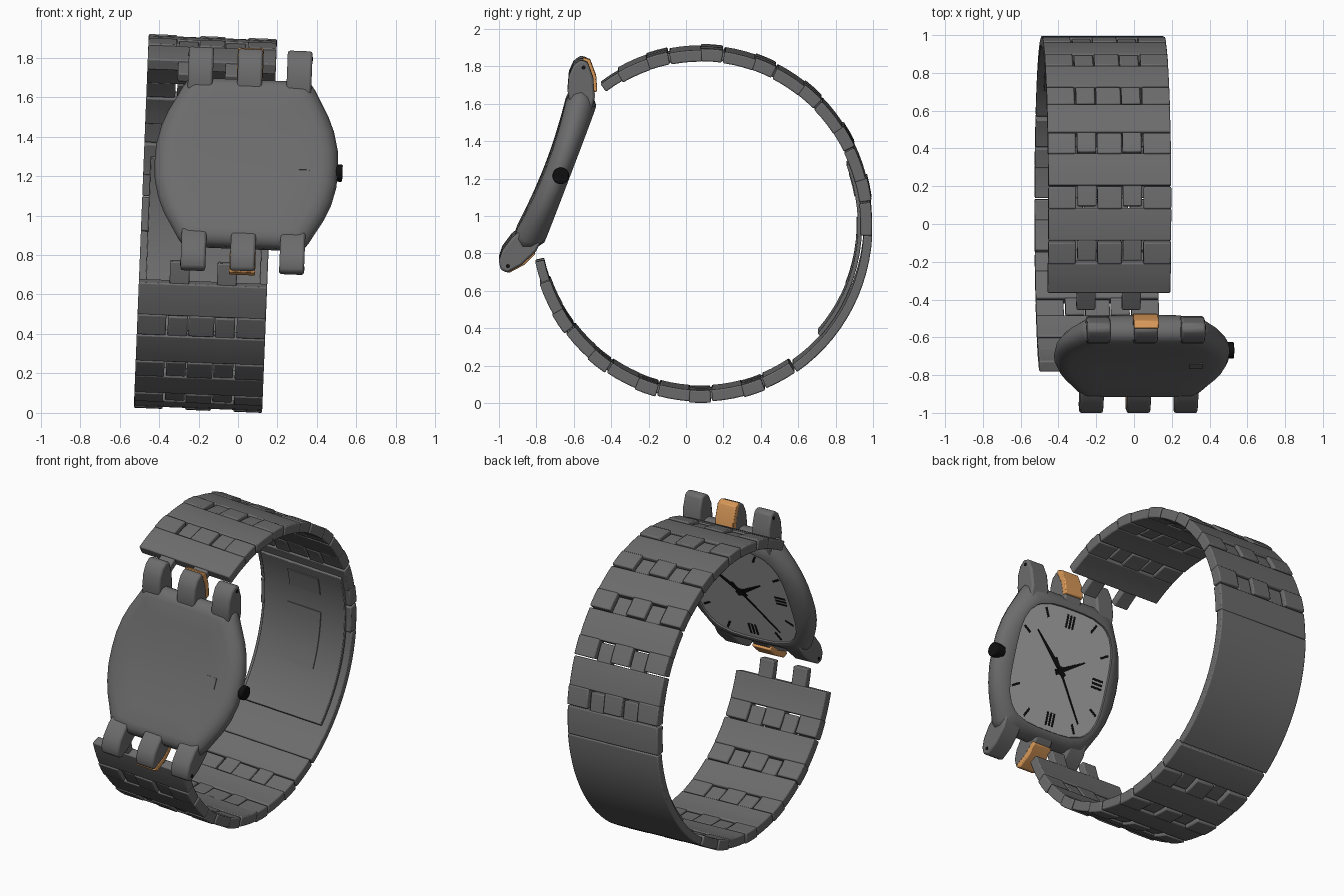
import bpy, bmesh, math
from mathutils import Vector

cube = bpy.data.objects.get("Cube")
if cube:
    bpy.data.objects.remove(cube, do_unlink=True)


def material(name, r, g, b):
    m = bpy.data.materials.new(name)
    m.use_nodes = True
    m.diffuse_color = (r, g, b, 1)
    bsdf = next(n for n in m.node_tree.nodes if n.type == 'BSDF_PRINCIPLED')
    bsdf.inputs["Base Color"].default_value = (r, g, b, 1)
    bsdf.inputs["Roughness"].default_value = 0.5
    return m


STEEL = material("steel grey", .15, .15, .15)
SILVER = material("dial silver", .42, .42, .42)
BLACK = material("black", .005, .005, .005)
BRASS = material("brass orange", .7, .32, .1)
ROLL = .04  # slight sideways lean shared by the whole watch


def finish(name, bm, mat, bevel=0, angle=35):
    bmesh.ops.recalc_face_normals(bm, faces=bm.faces)
    me = bpy.data.meshes.new(name)
    bm.to_mesh(me)
    bm.free()
    me.materials.append(mat)
    ob = bpy.data.objects.new(name, me)
    bpy.context.collection.objects.link(ob)
    if bevel:
        mod = ob.modifiers.new("soft edges", 'BEVEL')
        mod.width, mod.segments = bevel, 2
        mod.limit_method = 'ANGLE'
    bpy.ops.object.select_all(action='DESELECT')
    ob.select_set(True)
    bpy.context.view_layer.objects.active = ob
    bpy.ops.object.shade_smooth_by_angle(angle=math.radians(angle))
    return ob


def loft(bm, rings, caps=True):
    rows = [[bm.verts.new(p) for p in ring] for ring in rings]
    n = len(rows[0])
    for a, b in zip(rows, rows[1:]):
        for i in range(n):
            j = (i + 1) % n
            bm.faces.new((a[i], a[j], b[j], b[i]))
    if caps:
        bm.faces.new(rows[0])
        bm.faces.new(rows[-1])


# ---------- bracelet ----------
def band_point(u, deg, r):
    a = math.radians(deg)
    y, z = .08 + .973 * r * math.cos(a), .96 + r * math.sin(a)
    return Vector((-.165 + u + ROLL * (z - .96), y, z - ROLL * u))


def arc_block(bm, a0, a1, u0, u1, r0, r1):
    n = max(2, round(abs(a1 - a0) / 4))
    rings = []
    for i in range(n + 1):
        a = a0 + (a1 - a0) * i / n
        rings.append([band_point(u, a, r) for u, r in
                      ((u0, r0), (u1, r0), (u1, r1), (u0, r1))])
    loft(bm, rings)


PITCH, FINGER, HALF = 18.6, 7.4, .325


def link(name, tip, d, knuckles):
    """Full-width bar, two fingers at the tip, three knuckles behind."""
    bm = bmesh.new()
    start, end = tip + d * FINGER, tip + d * PITCH
    arc_block(bm, start, end - d * .2, -HALF, HALF, .878, .94)
    for s in (-1, 1):
        arc_block(bm, tip + d * .4, start + d * .5, s * .12 - .05, s * .12 + .05, .882, .932)
    if knuckles:
        for c, w in ((-.252, .073), (0, .065), (.252, .073)):
            arc_block(bm, end - d * .5, end + d * (FINGER - .5), c - w, c + w, .88, .947)
    finish(name, bm, STEEL, .007)


for k in range(7):
    link(f"upper_link_{k + 1}", 126.7 - PITCH * k, -1, k < 6)
for k in range(6):
    link(f"lower_link_{k + 1}", -168 + PITCH * k, 1, k < 5)

bm = bmesh.new()
arc_block(bm, -3.3, -56, -HALF, HALF, .895, .943)
finish("clasp_cover", bm, STEEL, .007)
bm = bmesh.new()
arc_block(bm, 22, -42, -.29, .29, .862, .885)
finish("clasp_inner_plate", bm, STEEL, .004)
bm = bmesh.new()
arc_block(bm, 18, 10, -.1, .12, .856, .866)
arc_block(bm, 2, -22, -.12, .12, .856, .866)
finish("clasp_inner_panels", bm, STEEL)


# ---------- case: u across, v along, w towards the dial ----------
def case_point(u, v, w):
    z = 1.275 + .934 * v - .356 * w
    return Vector((.043 + u + ROLL * (z - 1.275), -.75 + .356 * v + .934 * w, z - ROLL * u))


quarter = [(.465, 0), (.46, .1), (.437, .2), (.405, .28), (.367, .35),
           (.335, .41), (.31, .445), (.2, .455), (.1, .455)]
half = quarter + [(0, .455)] + [(-u, v) for u, v in reversed(quarter)]
outline = half + [(u, -v) for u, v in reversed(half[1:-1])]


def cushion(u, v, grow=1):
    """Point of the rounded-square dial edge in the direction of (u, v)."""
    a = math.atan2(v, u)
    c, s = math.cos(a), math.sin(a)
    r = grow * ((abs(c) / .35) ** 3.5 + (abs(s) / .37) ** 3.5) ** (-1 / 3.5)
    return r * c, r * s


def body_ring(scale, w, bend):
    return [case_point(u * scale, v * scale, w - bend * (v * scale) ** 2) for u, v in outline]


def dial_ring(grow, w):
    return [case_point(*cushion(u, v, grow), w) for u, v in outline]


bm = bmesh.new()
loft(bm, [body_ring(s, w, b) for s, w, b in (
    (.1, -.002, .2), (.35, -.002, .2), (.6, 0, .2), (.82, .003, .2), (.9, .012, .2),
    (.97, .035, .19), (1, .065, .15), (.985, .095, .1), (.94, .12, .06))]
    + [dial_ring(1.06, .139), dial_ring(1.01, .138), dial_ring(1, .126)])
finish("case_body", bm, STEEL, angle=50)

bm = bmesh.new()
loft(bm, [dial_ring(1, .122), dial_ring(.999, .129)])
finish("dial", bm, SILVER)


def prism(bm, profile, u0, u1, side):
    loft(bm, [[case_point(u, side * v, w) for v, w in profile] for u in (u0, u1)])


# Lugs, with brass caps on the dial side of the middle ones
lug = [(.36, .0), (.42, -.035), (.5, -.058), (.56, -.055), (.6, -.03),
       (.603, .01), (.535, .068), (.44, .113), (.36, .122)]
cap = [(.608, -.02), (.61, .022), (.54, .083), (.465, .118), (.45, .09), (.53, .045), (.585, -.01)]
for side, end in ((1, "top"), (-1, "bottom")):
    for c, where in ((-.25, "right"), (0, "middle"), (.25, "left")):
        bm = bmesh.new()
        prism(bm, lug, c - .063, c + .063, side)
        finish(f"{end}_{where}_lug", bm, STEEL, .012)
    bm = bmesh.new()
    prism(bm, cap, -.066, .066, side)
    finish(f"{end}_brass_cap", bm, BRASS, .006)


def disc(bm, u0, u1, v, w, r, n=24):
    loft(bm, [[case_point(u, v + r * math.cos(i * math.tau / n), w + r * math.sin(i * math.tau / n))
               for i in range(n)] for u in (u0, u1)])


# Crown and pin ends
bm = bmesh.new()
disc(bm, .42, .488, -.01, .09, .044)
finish("crown", bm, BLACK, .006)
bm = bmesh.new()
for side in (-1, 1):
    for s in (-1, 1):
        disc(bm, s * .3, s * .316, side * .568, .0, .011, 10)
finish("pin_ends", bm, BLACK)


def bar(bm, p, q, w0, w1, t0, t1=None):
    """Thin tapered bar lying on the case from p to q."""
    p, q = Vector(p), Vector(q)
    n = (q - p).normalized()
    n = Vector((-n.y, n.x)) / 2
    t1 = t0 if t1 is None else t1
    pts = (p + n * t0, q + n * t1, q - n * t1, p - n * t0)
    loft(bm, [[case_point(c.x, c.y, w) for c in pts] for w in (w0, w1)])


# Hour markers: single strokes, with triple strokes at three quarters
bm = bmesh.new()
for k in range(1, 12):
    a = math.radians(30 * k)
    out = Vector(cushion(math.cos(a), math.sin(a)))
    across = Vector((-out.y, out.x)).normalized()
    if k % 3:
        bar(bm, out * .8, out * .95, .128, .131, .014)
    else:
        for s in (-1, 0, 1):
            bar(bm, out * .7 + across * s * .024, out * .92 + across * s * .024, .128, .131, .013)
finish("hour_markers", bm, BLACK)

# Hands
for name, tip, tail, wide in (("minute_hand", (.222, .188), .15, .034),
                              ("hour_hand", (-.163, .095), .2, .036),
                              ("second_hand", (-.204, -.269), .25, .014)):
    bm = bmesh.new()
    t = Vector(tip)
    bar(bm, -t * tail, t, .131, .135, wide, .008)
    finish(name, bm, BLACK)
bm = bmesh.new()
loft(bm, [[case_point(.024 * math.cos(i * math.tau / 16), .024 * math.sin(i * math.tau / 16), w)
           for i in range(16)] for w in (.128, .138)])
finish("hand_hub", bm, BLACK)

# Small square plate on the case back
bm = bmesh.new()
bar(bm, (.25, 0), (.32, 0), -.005, .004, .07)
finish("back_plate", bm, STEEL)
